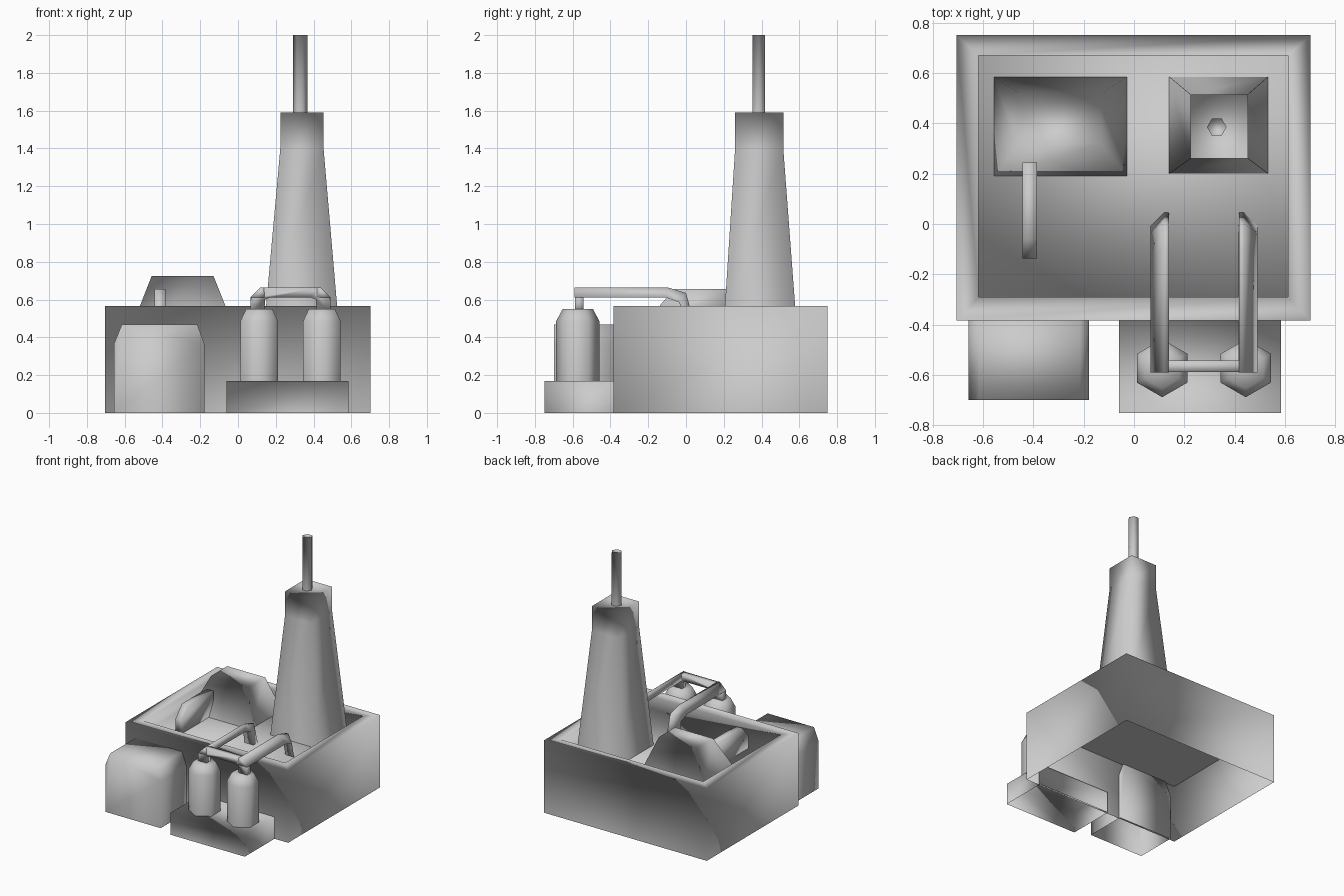
import bpy, bmesh, math

if "Cube" in bpy.data.objects:
    bpy.data.objects.remove(bpy.data.objects["Cube"], do_unlink=True)

GREY = (0.6, 0.6, 0.6, 1)
grey = bpy.data.materials.new("plain_grey")
grey.use_nodes = True
grey.diffuse_color = GREY
next(n for n in grey.node_tree.nodes if n.type == "BSDF_PRINCIPLED").inputs["Base Color"].default_value = GREY


def rect(x0, x1, y0, y1, z):
    return [(x0, y0, z), (x1, y0, z), (x1, y1, z), (x0, y1, z)]


def hexagon(x, y, r, z, turn=0.0):
    return [(x + r * math.cos(turn + i * math.pi / 3), y + r * math.sin(turn + i * math.pi / 3), z)
            for i in range(6)]


def loft(name, rings, cap_start=False, cap_end=True, closed=True, turned=None):
    """Skin a stack of matching rings into one smooth mesh; faces along the turned axis wind inward."""
    bm = bmesh.new()
    loops = [[bm.verts.new(p) for p in ring] for ring in rings]
    n = len(loops[0])
    for a, b in zip(loops, loops[1:]):
        for i in range(n if closed else n - 1):
            j = (i + 1) % n
            bm.faces.new((a[i], a[j], b[j], b[i]))
    if cap_start:
        bm.faces.new(loops[0][::-1])
    if cap_end:
        bm.faces.new(loops[-1])
    bm.normal_update()
    for f in list(bm.faces):
        f.smooth = True
        if turned is not None and abs(f.normal[turned]) > 0.8:
            f.normal_flip()
    me = bpy.data.meshes.new(name)
    bm.to_mesh(me)
    bm.free()
    me.materials.append(grey)
    bpy.context.scene.collection.objects.link(bpy.data.objects.new(name, me))


Y_AXIS, Z_AXIS = 1, 2

# Main hall: hollow below, parapet round a sunken roof
FLOOR, TOP = 0.47, 0.565
outer = (-0.705, 0.702, -0.383, 0.75)
inner = (-0.617, 0.612, -0.29, 0.67)
loft("hall_shell", [rect(*outer, 0), rect(*outer, TOP), rect(*inner, TOP), rect(*inner, FLOOR)],
     turned=Y_AXIS)
loft("roof_underside", [rect(*outer, FLOOR - 0.005)], True, False)

# Tapered tower with mast
shaft = (0.224, 0.453, 0.26, 0.515)
loft("tower", [rect(0.14, 0.533, 0.2, 0.585, FLOOR), rect(*shaft, 1.4), rect(*shaft, 1.59)],
     turned=Z_AXIS)
loft("mast", [hexagon(0.329, 0.385, 0.039, z) for z in (1.58, 2.0)], turned=Z_AXIS)

# Roof vent and its solid duct
loft("roof_vent", [rect(-0.557, -0.028, 0.19, 0.585, FLOOR), rect(-0.457, -0.13, 0.32, 0.52, 0.725)],
     turned=Y_AXIS)
duct = [(-0.138, FLOOR), (-0.138, 0.57), (-0.06, 0.657), (0.245, 0.657), (0.245, FLOOR)]
loft("vent_duct", [[(x, y, z) for y, z in duct] for x in (-0.385, -0.443)], True)

# Front store with bevelled top, hollow below
arch = [(-0.657, 0), (-0.657, 0.365), (-0.615, 0.467), (-0.215, 0.467), (-0.178, 0.365), (-0.178, 0)]
loft("front_store", [[(x, y, z) for x, z in arch] for y in (-0.70, -0.37)], True, True, closed=False)

# Tank plinth, hollow below
plinth = (-0.06, 0.584, -0.75, -0.37)
loft("tank_plinth", [rect(*plinth, 0), rect(*plinth, 0.17)], turned=Y_AXIS)

# Tanks, with slope-sided return pipes running back and down onto the roof
MID = 0.278
low = [(-0.59, 0.612), (-0.11, 0.612), (-0.035, 0.585), (-0.01, FLOOR)]
high = [(-0.59, 0.665), (-0.1, 0.665), (0.0, 0.635), (0.045, FLOOR)]
for side, label in ((-1, "right"), (1, "left")):
    loft(label + "_tank", [hexagon(MID + side * 0.166, -0.573, r, z, math.pi / 2)
                           for r, z in ((0.115, 0.17), (0.115, 0.485), (0.08, 0.55))])
    rings = [[(MID + side * d, *p) for d, p in ((0.213, a), (0.158, b), (0.14, b), (0.138, a))]
             for a, b in zip(low, high)]
    loft(label + "_return_pipe", [r[::-side] for r in rings], True)

# Bevelled pipe joining both tank tops
half = [(0.213, 0.53), (0.21, 0.612), (0.148, 0.665)]
under = [(0.105, 0.612), (0.135, 0.6), (0.138, 0.53)]
link = ([(MID - d, z) for d, z in half] + [(MID + d, z) for d, z in half[::-1]]
        + [(MID + d, z) for d, z in under[::-1]] + [(MID - d, z) for d, z in under])
loft("tank_link_pipe", [[(x, y, z) for x, z in link] for y in (-0.588, -0.543)], True)
